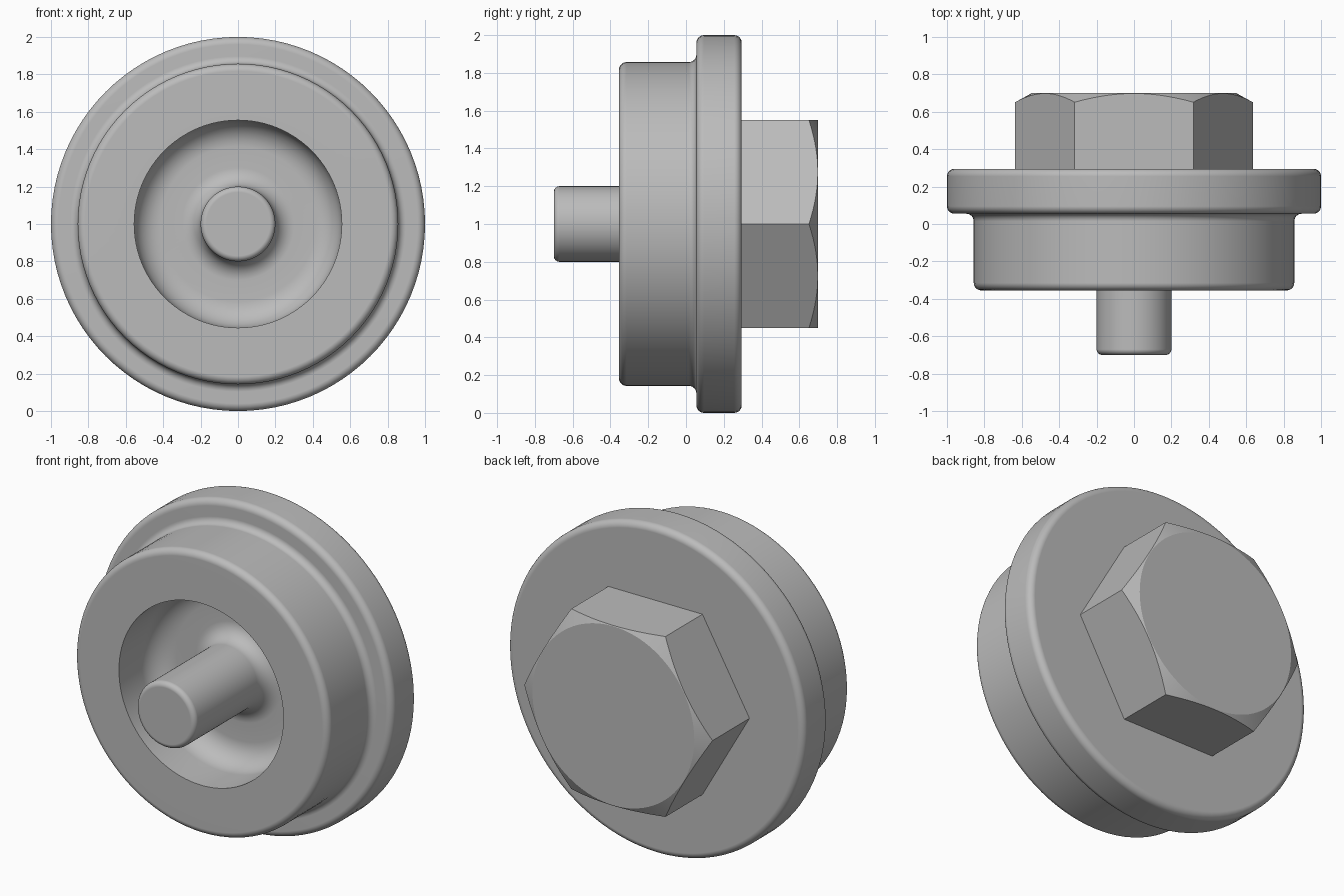
import bpy, bmesh, math
from mathutils import Vector

cube = bpy.data.objects.get("Cube")
if cube:
    bpy.data.objects.remove(cube, do_unlink=True)

CENTRE_Z = 1.0
SEGMENTS = 96

steel = bpy.data.materials.new("plain_grey")
steel.use_nodes = True
grey = (0.5, 0.5, 0.5, 1)
steel.diffuse_color = grey
steel.node_tree.nodes["Principled BSDF"].inputs["Base Color"].default_value = grey


def fillet_profile(corners, start, end, steps=6):
    """Round each right-angled (radius, y, fillet) corner with an arc."""
    path = [Vector(start)] + [Vector(c[:2]) for c in corners] + [Vector(end)]
    points = []
    for i, (r, y, size) in enumerate(corners, 1):
        p = path[i]
        if not size:
            points.append(p)
            continue
        a = (path[i - 1] - p).normalized() * size
        b = (path[i + 1] - p).normalized() * size
        for k in range(steps + 1):
            t = math.pi / 2 * k / steps
            points.append(p + a + b - b * math.cos(t) - a * math.sin(t))
    return points


def loft(name, rings):
    """Skin rings of (radius, y) samples around the y axis and cap both ends."""
    bm = bmesh.new()
    loops = []
    for ring in rings:
        loop = []
        for i in range(SEGMENTS):
            t = math.tau * i / SEGMENTS
            r, y = ring(t)
            loop.append(bm.verts.new((r * math.cos(t), y, CENTRE_Z + r * math.sin(t))))
        loops.append(loop)
    for a, b in zip(loops, loops[1:]):
        for i in range(SEGMENTS):
            j = (i + 1) % SEGMENTS
            bm.faces.new((a[i], a[j], b[j], b[i]))
    bm.faces.new(loops[0])
    bm.faces.new(loops[-1])
    bmesh.ops.recalc_face_normals(bm, faces=bm.faces)
    mesh = bpy.data.meshes.new(name)
    bm.to_mesh(mesh)
    bm.free()
    mesh.materials.append(steel)
    obj = bpy.data.objects.new(name, mesh)
    bpy.context.collection.objects.link(obj)
    bpy.ops.object.select_all(action="DESELECT")
    obj.select_set(True)
    bpy.context.view_layer.objects.active = obj
    bpy.ops.object.shade_smooth_by_angle(angle=math.radians(20))
    weighted = obj.modifiers.new("even_shading", "WEIGHTED_NORMAL")
    weighted.keep_sharp = True
    return obj


# Turned body: centre pin, hollow, outer barrel and flange
profile = fillet_profile([
    (0.2, -0.7, 0.03),
    (0.2, 0.0, 0.1),
    (0.555, 0.0, 0.14),
    (0.555, -0.355, 0),
    (0.857, -0.355, 0.04),
    (0.857, 0.055, 0.04),
    (1.0, 0.055, 0.04),
    (1.0, 0.295, 0.04),
], start=(0, -0.7), end=(0, 0.295))
loft("plug_body", [lambda t, p=p: (p.x, p.y) for p in profile])

# Hexagonal head with a conical chamfer on its back end
APOTHEM, BACK = 0.55, 0.7


def hex_radius(t):
    return APOTHEM / math.cos(t % (math.pi / 3) - math.pi / 6)


loft("hex_head", [
    lambda t: (hex_radius(t), 0.285),
    lambda t: (hex_radius(t), BACK - 0.002 - (hex_radius(t) - APOTHEM) * 0.55),
    lambda t: (APOTHEM - 0.004, BACK),
])
